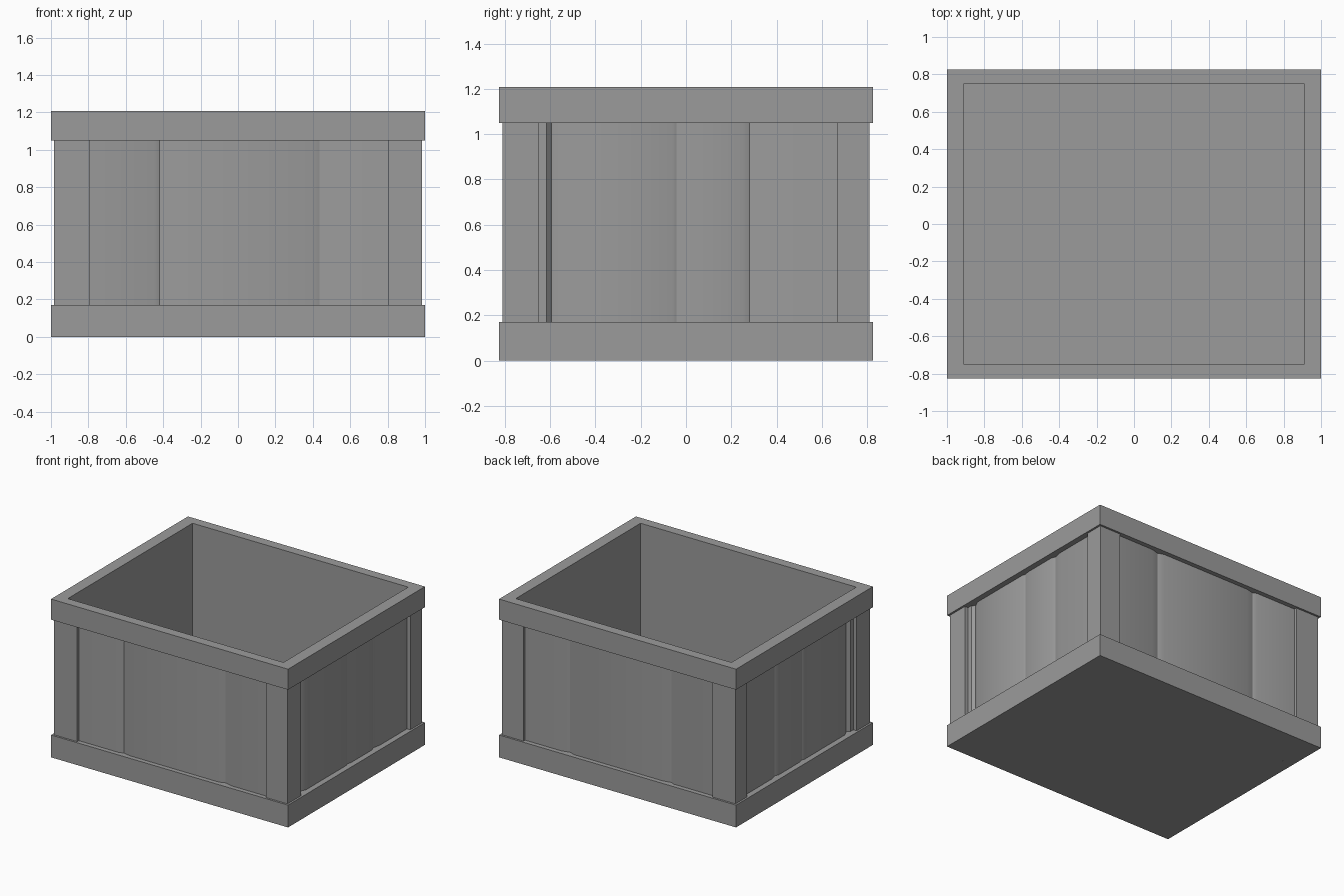
import bpy, bmesh, math

if "Cube" in bpy.data.objects:
    bpy.data.objects.remove(bpy.data.objects["Cube"])

OX, OY = 1.0, 0.825      # outer half sizes of the rims
IX, IY = 0.91, 0.752     # inner half sizes of the opening
PX, PY = 0.985, 0.81     # outer faces of the corner posts
Z0, Z1, TOP, FLOOR = 0.17, 1.05, 1.207, 0.08

# dark grey surface
grey = bpy.data.materials.new("dark_grey")
grey.diffuse_color = (0.33, 0.33, 0.33, 1)
grey.use_nodes = True
grey.node_tree.nodes["Principled BSDF"].inputs["Base Color"].default_value = grey.diffuse_color


def finish(name, bm, smooth=False):
    bmesh.ops.recalc_face_normals(bm, faces=bm.faces)
    me = bpy.data.meshes.new(name)
    bm.to_mesh(me)
    bm.free()
    me.materials.append(grey)
    ob = bpy.data.objects.new(name, me)
    bpy.context.collection.objects.link(ob)
    if smooth:
        bpy.ops.object.select_all(action='DESELECT')
        ob.select_set(True)
        bpy.context.view_layer.objects.active = ob
        bpy.ops.object.shade_smooth_by_angle(angle=math.radians(30))
    return ob


def prism(name, outline, z0, z1, smooth=False):
    """Extrude a closed xy outline upward."""
    bm = bmesh.new()
    face = bm.faces.new([bm.verts.new((x, y, z0)) for x, y in outline])
    ext = bmesh.ops.extrude_face_region(bm, geom=[face])
    top = [v for v in ext["geom"] if isinstance(v, bmesh.types.BMVert)]
    bmesh.ops.translate(bm, verts=top, vec=(0, 0, z1 - z0))
    return finish(name, bm, smooth)


def frame(name, z0, z1):
    """Rectangular ring with mitred corners."""
    bm = bmesh.new()
    signs = [(-1, -1), (1, -1), (1, 1), (-1, 1)]
    rings = [[bm.verts.new((sx * x, sy * y, z)) for sx, sy in signs]
             for x, y, z in ((OX, OY, z0), (OX, OY, z1), (IX, IY, z1), (IX, IY, z0))]
    for k in range(4):
        a, b = rings[k], rings[(k + 1) % 4]
        for i in range(4):
            j = (i + 1) % 4
            bm.faces.new((a[i], a[j], b[j], b[i]))
    return finish(name, bm)


def grooved(start, end, grooves, face):
    """Profile along a wall: flat boards with steep-then-gentle grooves."""
    pts = [(start, face)]
    for a, b, c, depth in grooves:
        pts += [(a, face), (b, face - depth), (c, face)]
    return pts + [(end, face)]


# rims and floor
frame("base_rim", 0, Z0)
frame("top_rim", Z1, TOP)
prism("floor", [(-IX, -IY), (IX, -IY), (IX, IY), (-IX, IY)], 0, FLOOR)

# front and back board walls
long_profile = grooved(-IX, IX, [(-0.45, -0.42, -0.36, 0.013),
                                 (0.39, 0.435, 0.50, 0.016)], 0.79)
for name, s in (("front_boards", -1), ("back_boards", 1)):
    prism(name, [(x, s * d) for x, d in long_profile] + [(IX, s * IY), (-IX, s * IY)],
          Z0, Z1, True)

# left and right board walls
side_profile = grooved(-IY, IY, [(-0.615, -0.595, -0.55, 0.022),
                                 (-0.06, -0.042, 0.0, 0.008),
                                 (0.25, 0.28, 0.34, 0.013)], 0.957)
for name, s in (("left_boards", -1), ("right_boards", 1)):
    prism(name, [(s * d, y) for y, d in side_profile] + [(s * IX, IY), (s * IX, -IY)],
          Z0, Z1, True)

# L-shaped corner posts
for xn, sx, wx in (("left", -1, 0.79), ("right", 1, 0.805)):
    for yn, sy, wy in (("front", -1, 0.65), ("back", 1, 0.67)):
        outline = [(PX, PY), (wx, PY), (wx, IY), (IX, IY), (IX, wy), (PX, wy)]
        prism(f"{yn}_{xn}_post", [(sx * x, sy * y) for x, y in outline], Z0, Z1)
